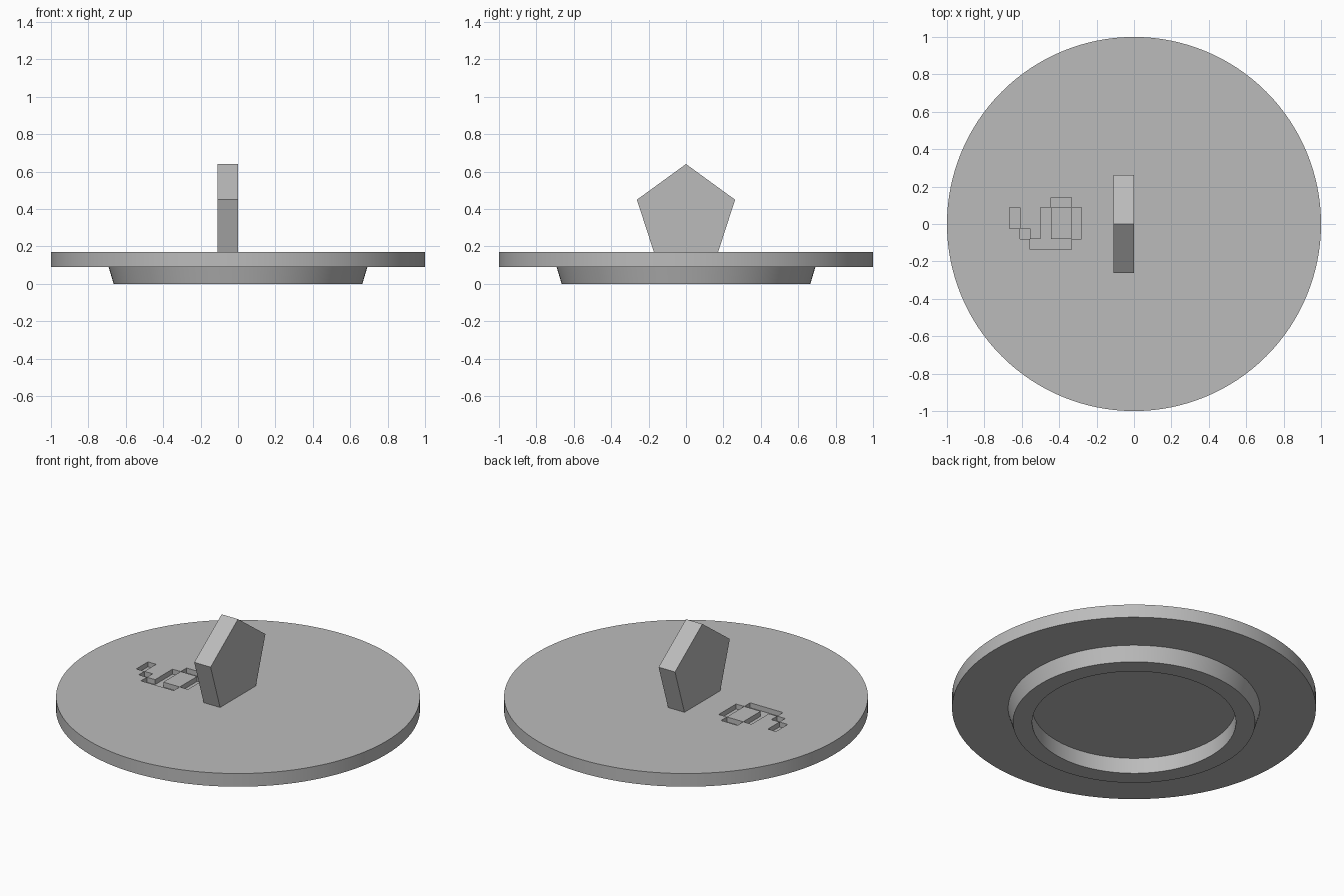
import bpy
import bmesh
import math

if "Cube" in bpy.data.objects:
    bpy.data.objects.remove(bpy.data.objects["Cube"], do_unlink=True)

GREY = (0.5, 0.5, 0.5, 1.0)
TOP = 0.17
GROOVE_DEPTH = 0.03

grey = bpy.data.materials.new("plain_grey")
grey.use_nodes = True
grey.diffuse_color = GREY
grey.node_tree.nodes["Principled BSDF"].inputs["Base Color"].default_value = GREY


def add_object(name, bm):
    bmesh.ops.recalc_face_normals(bm, faces=bm.faces)
    mesh = bpy.data.meshes.new(name)
    bm.to_mesh(mesh)
    bm.free()
    mesh.materials.append(grey)
    obj = bpy.data.objects.new(name, mesh)
    bpy.context.collection.objects.link(obj)
    return obj


def lathe(name, profile, sides=128):
    """Turn a closed-solid profile of (radius, z) into flat-capped rings."""
    bm = bmesh.new()
    rings = [[bm.verts.new((r * math.cos(a), r * math.sin(a), z))
              for a in (2 * math.pi * i / sides for i in range(sides))]
             for r, z in profile]
    for low, high in zip(rings, rings[1:]):
        for i in range(sides):
            j = (i + 1) % sides
            bm.faces.new((low[i], low[j], high[j], high[i]))
    bm.faces.new(rings[0])
    bm.faces.new(rings[-1])
    return add_object(name, bm)


def box(name, x0, x1, y0, y1, z0, z1):
    bm = bmesh.new()
    bmesh.ops.create_cube(bm, size=1)
    for v in bm.verts:
        v.co = (x1 if v.co.x > 0 else x0,
                y1 if v.co.y > 0 else y0,
                z1 if v.co.z > 0 else z0)
    return add_object(name, bm)


# Round plate with tapered foot ring and recessed underside
plate = lathe("round_plate", [(0.56, 0.095), (0.56, 0), (0.665, 0),
                              (0.692, 0.09), (1, 0.09), (1, TOP)])

# Stepped grooves sunk into the top
grooves = [
    (-0.445, -0.335, 0.087, 0.143),
    (-0.50, -0.445, -0.137, 0.087),
    (-0.335, -0.28, -0.08, 0.087),
    (-0.555, -0.335, -0.137, -0.08),
    (-0.61, -0.555, -0.08, -0.025),
    (-0.665, -0.61, -0.025, 0.087),
]
bpy.context.view_layer.objects.active = plate
for x0, x1, y0, y1 in grooves:
    cutter = box("groove_cutter", x0, x1, y0, y1, TOP - GROOVE_DEPTH, TOP + 0.1)
    cutter.hide_render = True
    cut = plate.modifiers.new("groove", "BOOLEAN")
    cut.operation = "DIFFERENCE"
    cut.solver = "EXACT"
    cut.object = cutter
    bpy.ops.object.modifier_apply(modifier=cut.name)
    bpy.data.objects.remove(cutter, do_unlink=True)

bpy.ops.object.select_all(action="DESELECT")
plate.select_set(True)
bpy.ops.object.shade_smooth_by_angle(angle=math.radians(15))

# Upright five-sided slab, its base set slightly into the plate
bm = bmesh.new()
radius, middle = 0.276, 0.364
outline = [bm.verts.new((-0.11, radius * math.sin(a), middle + radius * math.cos(a)))
           for a in (2 * math.pi * i / 5 for i in range(5))]
face = bm.faces.new(outline)
extruded = bmesh.ops.extrude_face_region(bm, geom=[face])["geom"]
bmesh.ops.translate(bm, vec=(0.11, 0, 0),
                    verts=[g for g in extruded if isinstance(g, bmesh.types.BMVert)])
add_object("pentagon_slab", bm)
